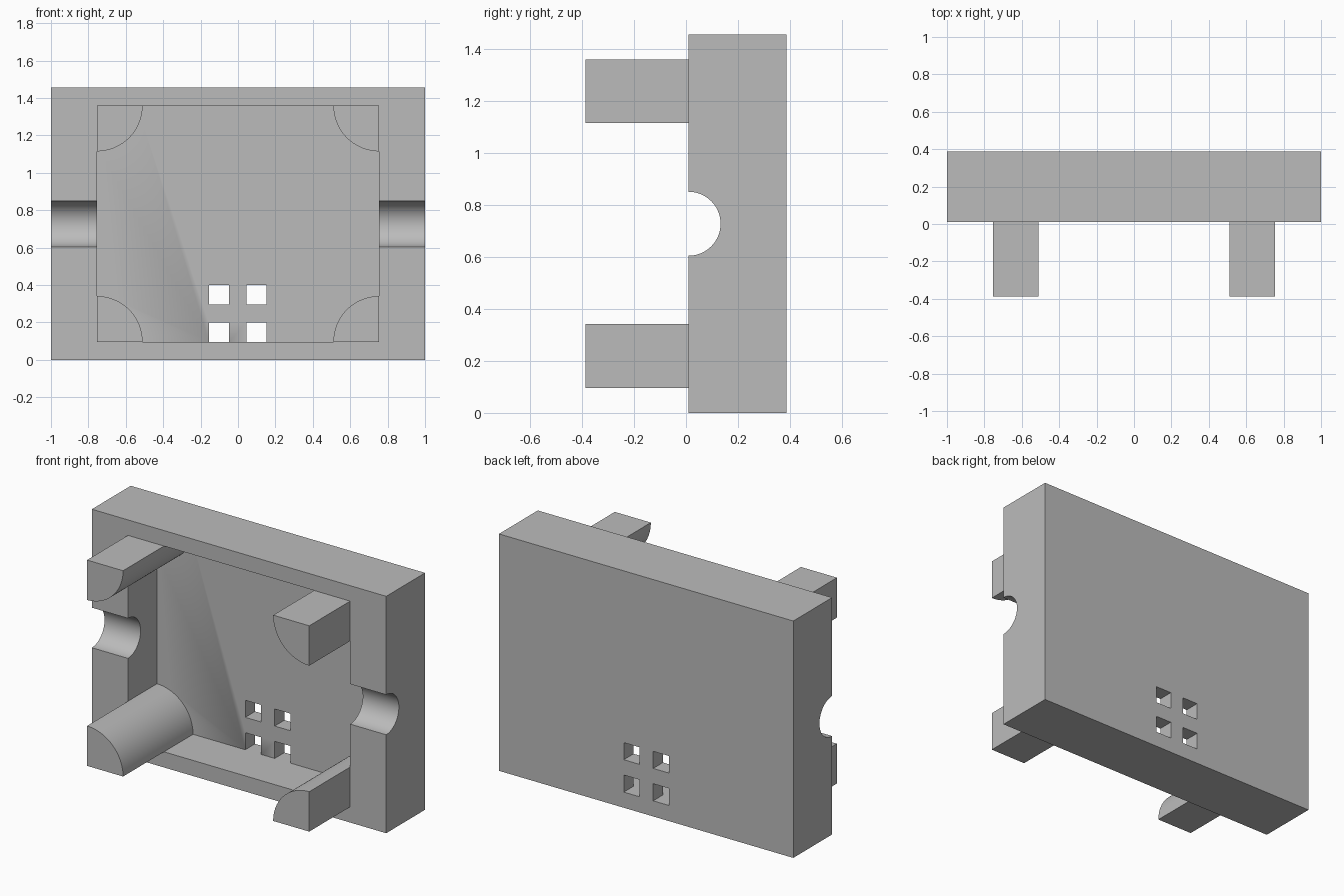
import bpy, bmesh, math
from mathutils import Matrix, Vector

cube = bpy.data.objects.get("Cube")
if cube:
    bpy.data.objects.remove(cube, do_unlink=True)

W, H = 1.0, 1.455                 # half width, height
FRONT, BACK = 0.01, 0.387         # depth range of the case
IN_X, IN_Z0, IN_Z1 = 0.755, 0.096, 1.36
FLOOR_Y = 0.292                   # inner face of the back wall
POST_R, POST_FRONT = 0.245, -0.387

grey = bpy.data.materials.new("plain grey")
grey.use_nodes = True
COLOUR = (0.5, 0.5, 0.5, 1)
grey.diffuse_color = COLOUR
grey.node_tree.nodes["Principled BSDF"].inputs["Base Color"].default_value = COLOUR


def finish(name, bm):
    bmesh.ops.recalc_face_normals(bm, faces=bm.faces)
    mesh = bpy.data.meshes.new(name)
    bm.to_mesh(mesh)
    bm.free()
    mesh.materials.append(grey)
    obj = bpy.data.objects.new(name, mesh)
    bpy.context.collection.objects.link(obj)
    return obj


def box(name, lo, hi):
    lo, hi = Vector(lo), Vector(hi)
    bm = bmesh.new()
    bmesh.ops.create_cube(bm, size=1, matrix=Matrix.Translation((lo + hi) / 2)
                          @ Matrix.Diagonal((*(hi - lo), 1)))
    return finish(name, bm)


def quarter_post(name, sx, sz):
    """Quarter-round post with its square edge in a corner of the recess."""
    cz = IN_Z1 if sz > 0 else IN_Z0
    angles = [math.pi / 2 * i / 24 for i in range(25)]
    outline = [(sx * IN_X, cz)] + [(sx * (IN_X - POST_R * math.cos(a)),
                                    cz - sz * POST_R * math.sin(a)) for a in angles]
    bm = bmesh.new()
    face = bm.faces.new([bm.verts.new((x, POST_FRONT, z)) for x, z in outline])
    ext = bmesh.ops.extrude_face_region(bm, geom=[face])["geom"]
    bmesh.ops.translate(bm, vec=(0, FLOOR_Y + 0.03 - POST_FRONT, 0),
                        verts=[v for v in ext if isinstance(v, bmesh.types.BMVert)])
    return finish(name, bm)


def combine(target, tool, operation):
    mod = target.modifiers.new(operation.title(), 'BOOLEAN')
    mod.operation, mod.solver, mod.object = operation, 'EXACT', tool
    bpy.context.view_layer.objects.active = target
    bpy.ops.object.modifier_apply(modifier=mod.name)
    bpy.data.objects.remove(tool, do_unlink=True)


# Case with an open recess in the front
case = box("case_half", (-W, FRONT, 0), (W, BACK, H))
combine(case, box("recess_cutter", (-IN_X, FRONT - 0.2, IN_Z0), (IN_X, FLOOR_Y, IN_Z1)),
        'DIFFERENCE')

# Half-round notch through both side walls
bm = bmesh.new()
bmesh.ops.create_cone(bm, cap_ends=True, segments=64, radius1=0.123, radius2=0.123, depth=3,
                      matrix=Matrix.Translation((0, FRONT, H / 2)) @ Matrix.Rotation(math.pi / 2, 4, 'Y'))
combine(case, finish("notch_cutter", bm), 'DIFFERENCE')

# Four square openings in the back wall
for x in (-0.155, 0.045):
    for z in (IN_Z0, 0.295):
        combine(case, box("vent_cutter", (x, FLOOR_Y - 0.05, z), (x + 0.107, BACK + 0.1, z + 0.105)),
                'DIFFERENCE')

# Corner posts
for sx in (-1, 1):
    for sz in (-1, 1):
        combine(case, quarter_post("corner_post", sx, sz), 'UNION')

bpy.ops.object.select_all(action='DESELECT')
case.select_set(True)
bpy.context.view_layer.objects.active = case
bpy.ops.object.shade_smooth_by_angle(angle=math.radians(30))
